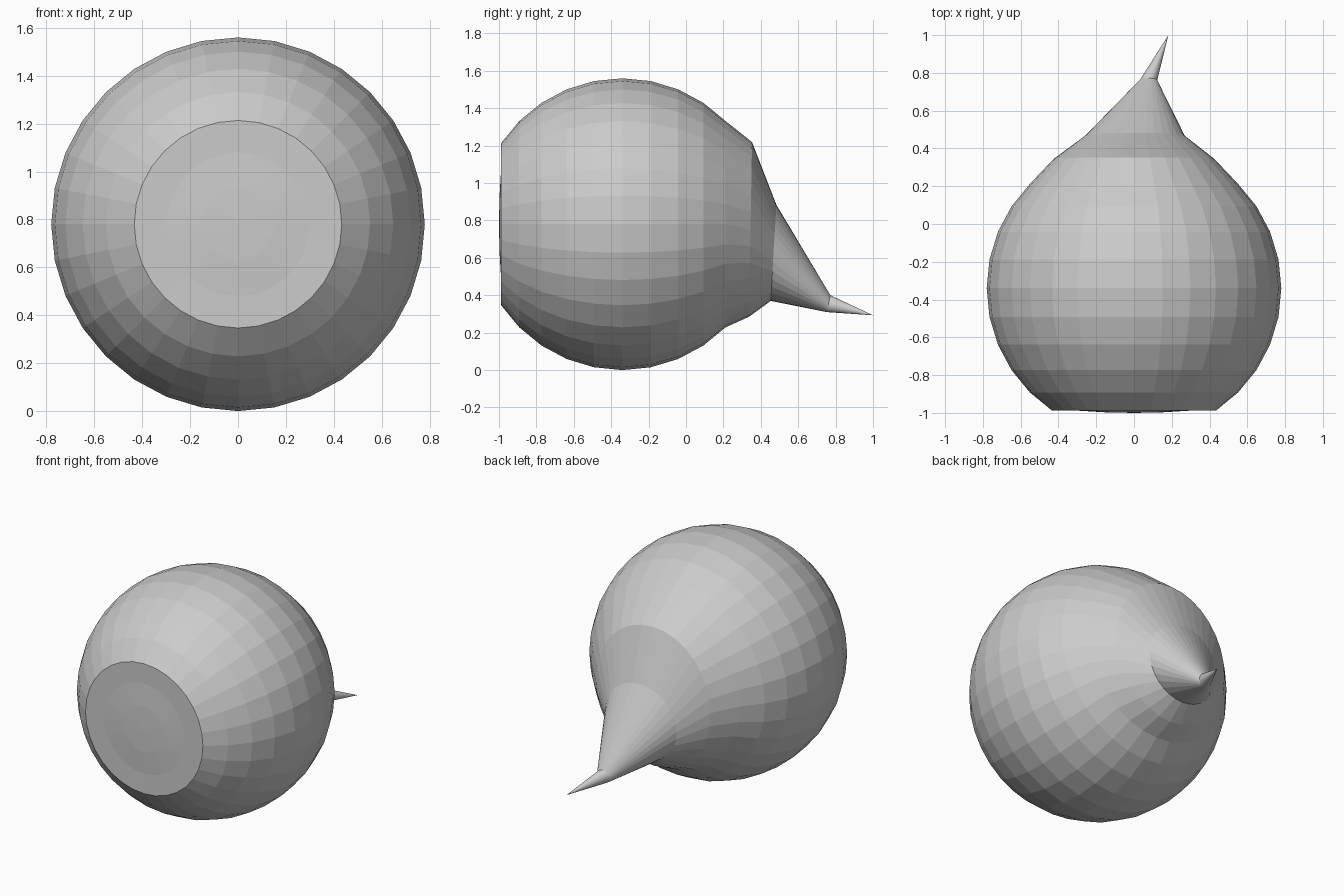
import bpy, bmesh, math

if "Cube" in bpy.data.objects:
    bpy.data.objects.remove(bpy.data.objects["Cube"])

N = 32
R = 0.78
CY = -0.34


def add_ring(bm, cx, cy, cz, rx, rz, tilt=0.0):
    # tilt is how far the top leans along y
    ring = []
    for i in range(N):
        a = 2 * math.pi * i / N
        ring.append(bm.verts.new((cx + rx * math.sin(a),
                                  cy + tilt * math.cos(a),
                                  cz + rz * math.cos(a))))
    return ring


bm = bmesh.new()
rings = []

# shallow domed front disc
for y, r in ((-0.997, 0.15), (-0.988, 0.30)):
    rings.append(add_ring(bm, 0, y, R, r, r))

# round body, sphere bands with the poles cut away
for k in range(-5, 5):
    a = k * math.pi / 16
    r = R * math.cos(a)
    rings.append(add_ring(bm, 0, CY + R * math.sin(a), R, r, r))

# tapering rear, bending down and to one side
for spec in ((0, 0.345, 0.752, 0.425, 0.467, 0.008),
             (0.005, 0.468, 0.627, 0.263, 0.257, 0.015),
             (0.077, 0.762, 0.355, 0.046, 0.045, 0.01)):
    rings.append(add_ring(bm, *spec))

for a, b in zip(rings, rings[1:]):
    for i in range(N):
        j = (i + 1) % N
        bm.faces.new((a[i], a[j], b[j], b[i]))

# front centre and rear tip
for ring, point in ((rings[0], (0, -1.0, R)), (rings[-1], (0.182, 1.0, 0.293))):
    v = bm.verts.new(point)
    for i in range(N):
        bm.faces.new((ring[i], ring[(i + 1) % N], v))

bmesh.ops.recalc_face_normals(bm, faces=bm.faces)
mesh = bpy.data.meshes.new("pointed_round_body")
bm.to_mesh(mesh)
bm.free()
body = bpy.data.objects.new("pointed_round_body", mesh)
bpy.context.collection.objects.link(body)
